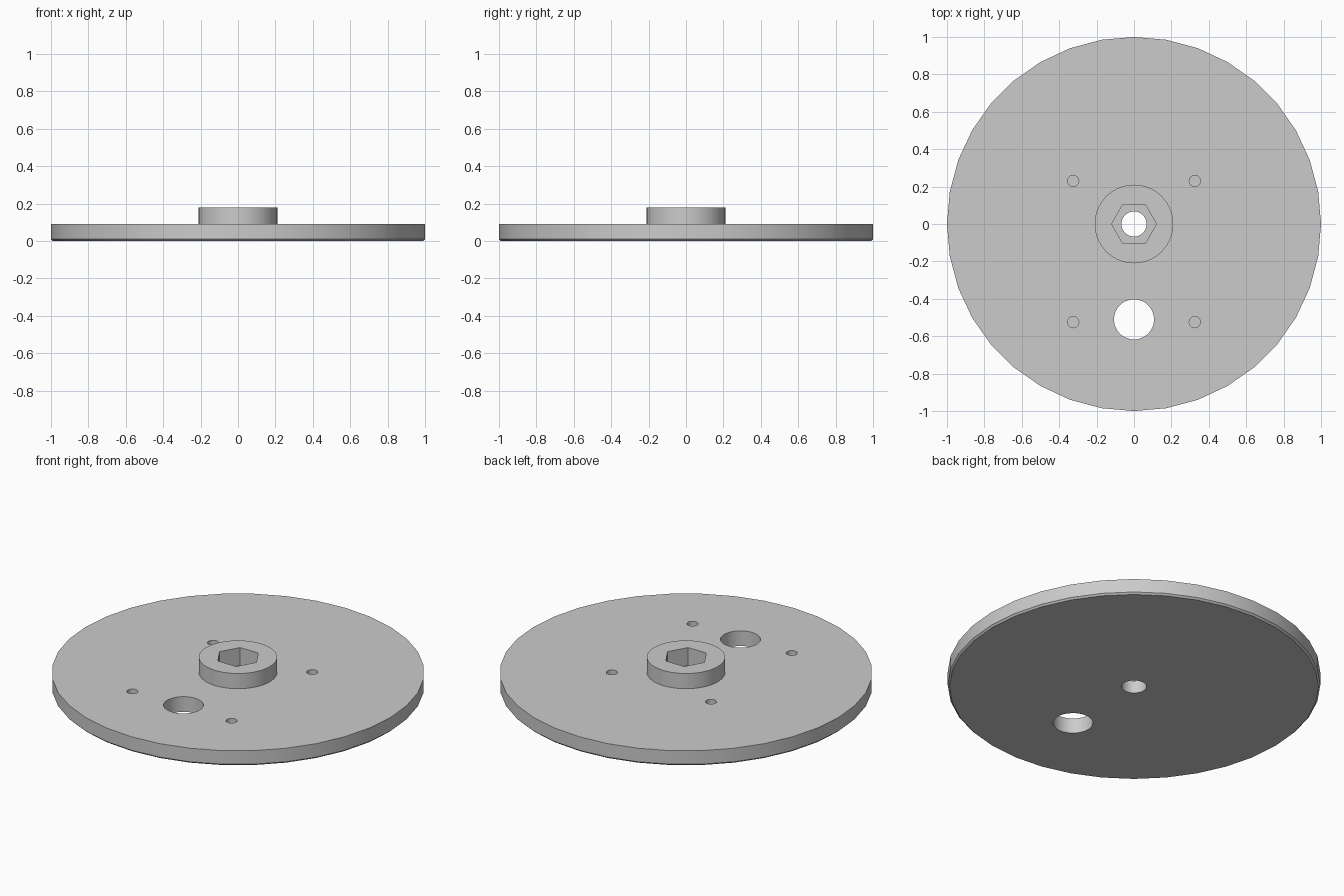
import bpy
import bmesh
from math import cos, sin, tau, radians

cube = bpy.data.objects.get("Cube")
if cube:
    bpy.data.objects.remove(cube, do_unlink=True)

# Single grey finish
grey = bpy.data.materials.new("plain_grey")
grey.use_nodes = True
colour = (0.6, 0.6, 0.6, 1)
grey.diffuse_color = colour
grey.node_tree.nodes["Principled BSDF"].inputs["Base Color"].default_value = colour


def prism(name, sides, rings, x=0, y=0):
    """Closed solid lofted through (radius, height) rings."""
    bm = bmesh.new()
    loops = [[bm.verts.new((x + r * cos(tau * i / sides), y + r * sin(tau * i / sides), z))
              for i in range(sides)] for r, z in rings]
    for low, high in zip(loops, loops[1:]):
        for i in range(sides):
            j = (i + 1) % sides
            bm.faces.new((low[i], low[j], high[j], high[i]))
    bm.faces.new(loops[0][::-1])
    bm.faces.new(loops[-1])
    mesh = bpy.data.meshes.new(name)
    bm.to_mesh(mesh)
    bm.free()
    mesh.materials.append(grey)
    ob = bpy.data.objects.new(name, mesh)
    bpy.context.collection.objects.link(ob)
    return ob


def combine(target, tool, operation):
    """Apply a boolean and discard the tool solid."""
    bpy.context.view_layer.objects.active = target
    mod = target.modifiers.new(tool.name, "BOOLEAN")
    mod.operation = operation
    mod.solver = "EXACT"
    mod.object = tool
    bpy.ops.object.modifier_apply(modifier=mod.name)
    bpy.data.objects.remove(tool, do_unlink=True)


# Disc with a fine chamfer under the rim, and the raised round hub
disc = prism("hubbed_disc", 36, [(0.99, 0), (1, 0.01), (1, 0.09)])
combine(disc, prism("hub", 72, [(0.21, 0.05), (0.21, 0.18)]), "UNION")

# Hexagonal nut pocket above the centre bore
combine(disc, prism("nut_pocket", 6, [(0.12, 0.075), (0.12, 0.3)]), "DIFFERENCE")
combine(disc, prism("centre_bore", 48, [(0.067, -0.1), (0.067, 0.3)]), "DIFFERENCE")

# Large through hole near the front
combine(disc, prism("large_hole", 48, [(0.107, -0.1), (0.107, 0.3)], 0, -0.51), "DIFFERENCE")

# Four blind screw holes
for x in (-0.325, 0.325):
    for y in (-0.525, 0.23):
        combine(disc, prism("screw_hole", 24, [(0.03, 0.03), (0.03, 0.3)], x, y), "DIFFERENCE")

# Smooth round walls, sharp edges
bpy.ops.object.select_all(action="DESELECT")
disc.select_set(True)
bpy.context.view_layer.objects.active = disc
bpy.ops.object.shade_smooth_by_angle(angle=radians(30))
